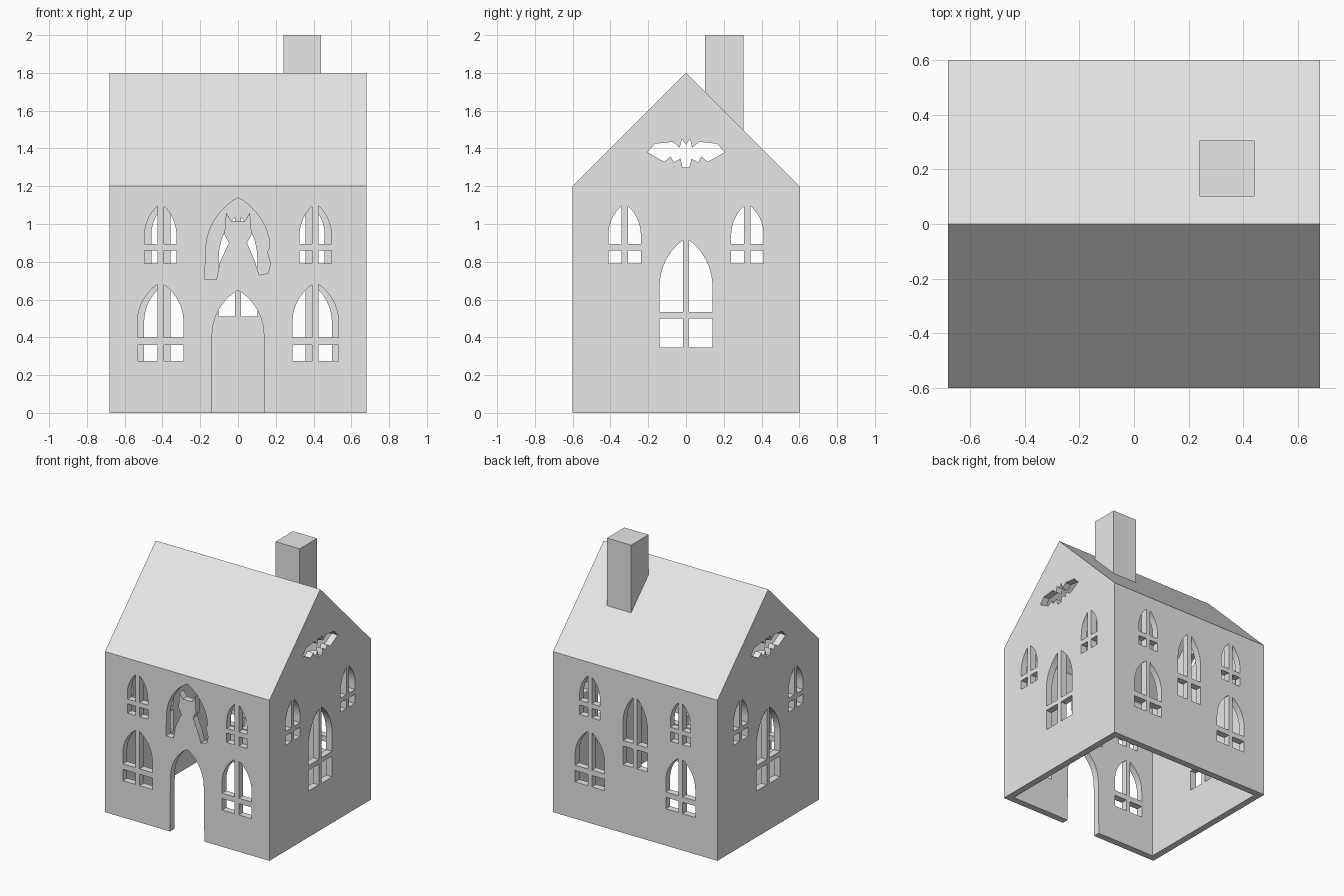
import bpy, bmesh, math

cube = bpy.data.objects.get("Cube")
if cube:
    bpy.data.objects.remove(cube, do_unlink=True)

WALL = 0.05
HX, HY, EAVE, RIDGE = 0.68, 0.6, 1.2, 1.8

gray = bpy.data.materials.new("plain_gray")
gray.use_nodes = True
gray.diffuse_color = (0.8, 0.8, 0.8, 1)
gray.node_tree.nodes["Principled BSDF"].inputs["Base Color"].default_value = (0.8, 0.8, 0.8, 1)


def add_prism(bm, outline, axis, start, end):
    """Extrude a (horizontal, z) outline along the x or y axis."""
    def place(u, z, d):
        return (d, u, z) if axis == "x" else (u, d, z)
    near = [bm.verts.new(place(u, z, start)) for u, z in outline]
    far = [bm.verts.new(place(u, z, end)) for u, z in outline]
    faces = [bm.faces.new(near), bm.faces.new(far)]
    for i in range(len(near)):
        j = (i + 1) % len(near)
        faces.append(bm.faces.new((near[i], near[j], far[j], far[i])))
    bmesh.ops.recalc_face_normals(bm, faces=faces)


def make_object(name, bm):
    mesh = bpy.data.meshes.new(name)
    bm.to_mesh(mesh)
    bm.free()
    mesh.materials.append(gray)
    obj = bpy.data.objects.new(name, mesh)
    bpy.context.collection.objects.link(obj)
    return obj


def carve(obj, cutter):
    cutter.hide_render = True
    mod = obj.modifiers.new("carve", "BOOLEAN")
    mod.operation = "DIFFERENCE"
    mod.solver = "EXACT"
    mod.object = cutter
    graph = bpy.context.evaluated_depsgraph_get()
    result = bpy.data.meshes.new_from_object(obj.evaluated_get(graph))
    obj.modifiers.clear()
    obj.data = result
    bpy.data.objects.remove(cutter, do_unlink=True)


def arch_side(half, spring, peak, stop=0.0, steps=10):
    """Right half of a pointed arch, from the spring up to x = stop."""
    rise = peak - spring
    radius = (half ** 2 + rise ** 2) / (2 * half)
    last = math.acos((radius - half + stop) / radius)
    return [(half - radius + radius * math.cos(last * i / steps),
             spring + radius * math.sin(last * i / steps)) for i in range(steps + 1)]


def mirrored(side):
    return side + [(-u, z) for u, z in reversed(side) if abs(u) > 1e-6]


def window_panes(center, half, bottom, bar_low, bar_high, spring, peak, mullion=0.017):
    """Four panes of a pointed window, left open around its glazing bars."""
    low = [(mullion, bottom), (half, bottom), (half, bar_low), (mullion, bar_low)]
    high = [(mullion, bar_high), (half, bar_high)] + arch_side(half, spring, peak, mullion)
    return [[(center + s * u, z) for u, z in pane] for pane in (low, high) for s in (-1, 1)]


def gable(hy, eave, ridge, base):
    return [(-hy, base), (hy, base), (hy, eave), (0, ridge), (-hy, eave)]


# House shell, open underneath
bm = bmesh.new()
add_prism(bm, gable(HY, EAVE, RIDGE, 0), "x", -HX, HX)
house = make_object("house_shell", bm)
bm = bmesh.new()
add_prism(bm, gable(HY - WALL, 1.18, 1.73, -0.2), "x", WALL - HX, HX - WALL)
carve(house, make_object("cavity_cutter", bm))

# Front wall: windows, door, and an arch around a seated cat silhouette
front = []
for s in (-1, 1):
    front += window_panes(s * 0.41, 0.084, 0.79, 0.86, 0.895, 0.94, 1.11)
    front += window_panes(s * 0.41, 0.122, 0.275, 0.36, 0.4, 0.48, 0.69)
front.append(mirrored([(0.142, -0.1), (0.14, 0.3)] + arch_side(0.137, 0.41, 0.65)))
cat = [(-0.175, 0.705), (-0.115, 0.705), (-0.095, 0.8), (-0.048, 0.9), (-0.072, 0.945),
       (-0.068, 1.0), (-0.063, 1.06), (-0.037, 1.017), (0.037, 1.017), (0.063, 1.06),
       (0.068, 1.0), (0.072, 0.945), (0.048, 0.9), (0.09, 0.8), (0.112, 0.73),
       (0.16, 0.74), (0.172, 0.79), (0.155, 0.85), (0.168, 0.88)]
arch = mirrored(arch_side(0.172, 0.85, 1.14))
front.append(cat + [p for p in arch if p[0] < 0 or p[1] > 0.89])

# Back wall: windows only
back = window_panes(0, 0.102, 0.51, 0.65, 0.69, 0.82, 1.05)
for s in (-1, 1):
    back += window_panes(s * 0.375, 0.084, 0.79, 0.86, 0.895, 0.94, 1.11)
    back += window_panes(s * 0.375, 0.122, 0.275, 0.36, 0.4, 0.48, 0.69)

# Gable walls: windows and a bat opening
sides = window_panes(0, 0.14, 0.345, 0.5, 0.535, 0.67, 0.925)
for s in (-1, 1):
    sides += window_panes(s * 0.325, 0.086, 0.79, 0.86, 0.895, 0.94, 1.11)
sides.append(mirrored([(0, 1.3), (0.018, 1.3), (0.03, 1.347), (0.065, 1.325), (0.08, 1.357),
                       (0.115, 1.33), (0.145, 1.345), (0.205, 1.38), (0.165, 1.425),
                       (0.07, 1.435), (0.033, 1.405), (0.022, 1.45), (0, 1.42)]))

bm = bmesh.new()
for outline in front:
    add_prism(bm, outline, "y", -HY - 0.03, WALL - HY + 0.02)
for outline in back:
    add_prism(bm, outline, "y", HY - WALL - 0.02, HY + 0.03)
for outline in sides:
    add_prism(bm, outline, "x", -HX - 0.03, WALL - HX + 0.02)
    add_prism(bm, outline, "x", HX - WALL - 0.02, HX + 0.03)
carve(house, make_object("opening_cutter", bm))

# Chimney, its foot sloped to sit inside the roof thickness
bm = bmesh.new()
foot = RIDGE - 0.03
add_prism(bm, [(0.1, foot - 0.1), (0.305, foot - 0.305), (0.305, 2.0), (0.1, 2.0)],
          "x", 0.24, 0.44)
make_object("chimney", bm)
